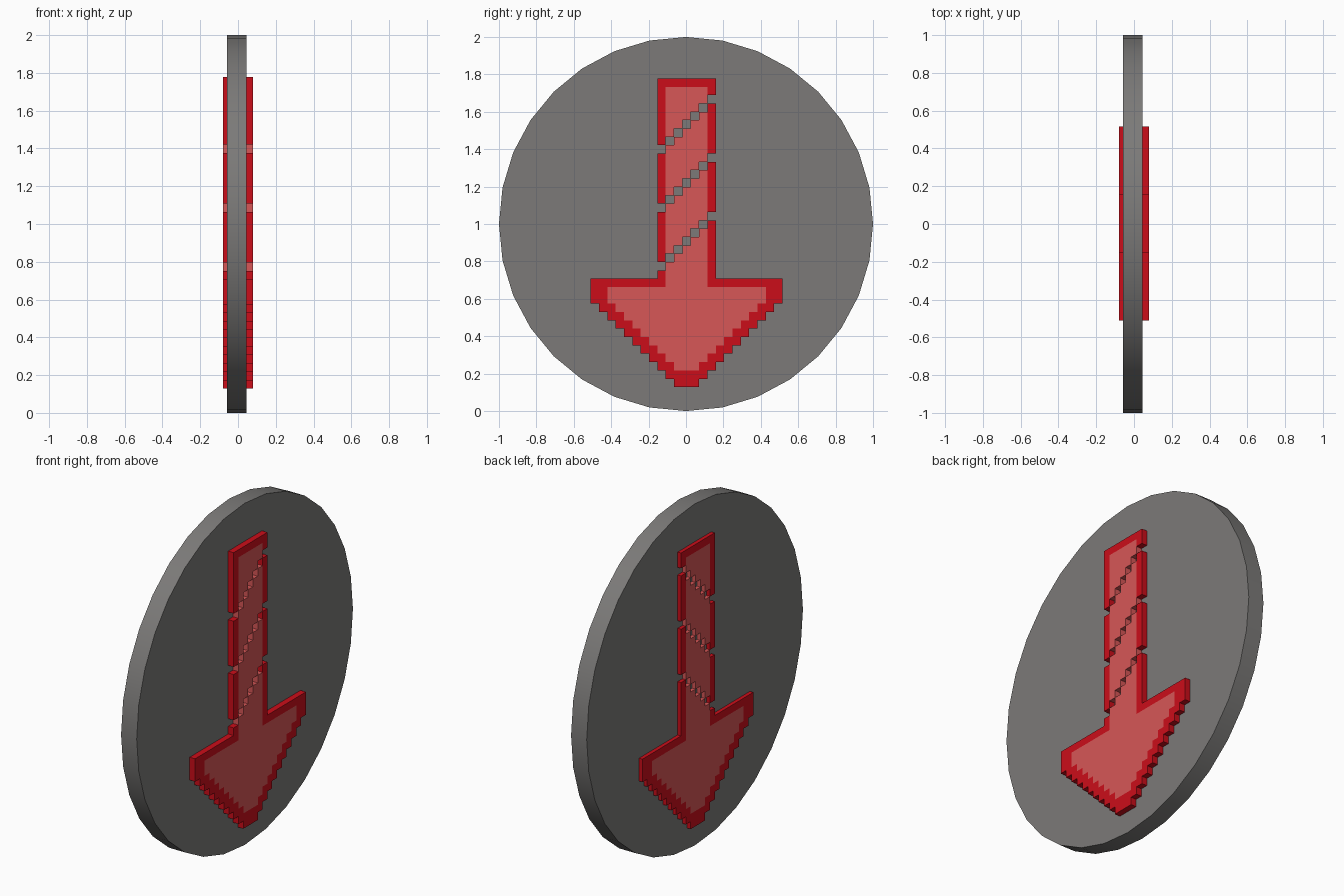
import bpy, bmesh, math

if "Cube" in bpy.data.objects:
    bpy.data.objects.remove(bpy.data.objects["Cube"])

CELL = 1.65 / 37          # size of one stair-step square
TOP, MID = 1.778, 0.003   # arrow top height and centre in y
HALF = 0.079              # arrow half thickness


def material(name, rgb):
    m = bpy.data.materials.new(name)
    m.diffuse_color = (*rgb, 1)
    m.use_nodes = True
    m.node_tree.nodes["Principled BSDF"].inputs["Base Color"].default_value = m.diffuse_color
    return m


# Round plate, 32 sides, facing along x
bpy.ops.mesh.primitive_cylinder_add(vertices=32, radius=1, depth=0.101,
                                    location=(-0.0065, 0, 1), rotation=(0, math.pi / 2, 0))
plate = bpy.context.object
plate.name = "round_plate"
plate.data.materials.append(material("plate_grey", (0.2, 0.195, 0.19)))
bpy.ops.object.transform_apply(rotation=True)
bpy.ops.object.shade_smooth_by_angle(angle=math.radians(30))


# Half width of the arrow, in squares from the centre column, for each row
def half_width(row):
    return 3 if row < 24 else 11 - max(0, row - 26)


# Diagonal cuts across the shaft: each drops one row per column
def is_cut(row, col):
    return row < 24 and row + col in (5, 12, 19)


def is_border(row, col):
    if row < 24:
        return row == 0 or abs(col) == 3
    if row == 24:
        return abs(col) > 2
    return row > 34 or abs(col) > half_width(row) - 2


# Arrow squares on the back plane, pushed through the plate
bm = bmesh.new()
corners = {}


def corner(row, col):
    if (row, col) not in corners:
        corners[row, col] = bm.verts.new((-HALF, MID + (col - 0.5) * CELL, TOP - row * CELL))
    return corners[row, col]


for row in range(37):
    w = half_width(row)
    for col in range(-w, w + 1):
        if not is_cut(row, col):
            f = bm.faces.new([corner(row, col), corner(row, col + 1),
                              corner(row + 1, col + 1), corner(row + 1, col)])
            f.material_index = 0 if is_border(row, col) else 1

new = bmesh.ops.extrude_face_region(bm, geom=bm.faces[:], use_keep_orig=True)
bmesh.ops.translate(bm, vec=(2 * HALF, 0, 0),
                    verts=[g for g in new["geom"] if isinstance(g, bmesh.types.BMVert)])

# Side walls take the colour of the square they belong to
bm.normal_update()
for f in bm.faces:
    if abs(f.normal.x) < 0.5:
        for e in f.edges:
            for g in e.link_faces:
                if abs(g.normal.x) > 0.5 and set(e.verts) <= set(f.verts):
                    f.material_index = g.material_index
bmesh.ops.recalc_face_normals(bm, faces=bm.faces[:])

mesh = bpy.data.meshes.new("arrow")
bm.to_mesh(mesh)
bm.free()
arrow = bpy.data.objects.new("arrow", mesh)
bpy.context.collection.objects.link(arrow)
mesh.materials.append(material("border_red", (0.6, 0.004, 0.01)))
mesh.materials.append(material("fill_red", (0.68, 0.095, 0.095)))
